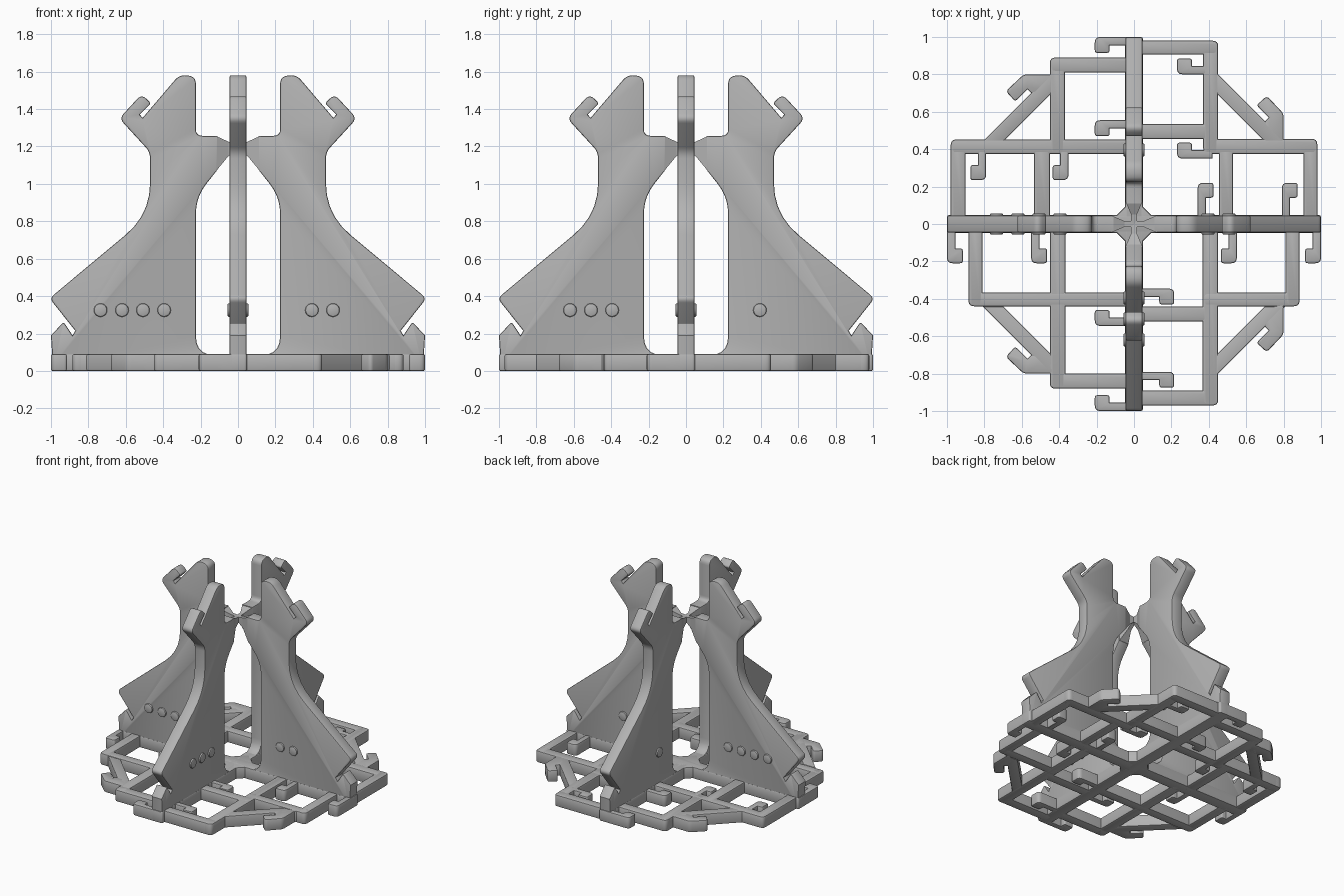
import bpy, bmesh, math
from mathutils import Vector, Matrix

cube = bpy.data.objects.get("Cube")
if cube:
    bpy.data.objects.remove(cube, do_unlink=True)

grey = bpy.data.materials.new("plain_grey")
grey.use_nodes = True
GREY = (0.45, 0.45, 0.45, 1)
grey.diffuse_color = GREY
grey.node_tree.nodes["Principled BSDF"].inputs["Base Color"].default_value = GREY

BASE_TOP = .09
HALF = .045


def fillet(corners, steps=5):
    """Round each (x, y, cut) corner with a short curve."""
    out = []
    for i, (x, y, cut) in enumerate(corners):
        p = Vector((x, y))
        if cut == 0:
            out.append(p)
            continue
        before = Vector(corners[i - 1][:2])
        after = Vector(corners[(i + 1) % len(corners)][:2])
        a = p + (before - p).normalized() * cut
        b = p + (after - p).normalized() * cut
        for k in range(steps + 1):
            t = k / steps
            out.append(a * (1 - t) ** 2 + p * 2 * t * (1 - t) + b * t * t)
    return out


def prism(bm, outline, low, high):
    """Extrude a flat outline from low to high along z."""
    bottom, top = [[bm.verts.new((p[0], p[1], z)) for p in outline] for z in (low, high)]
    faces = [bm.faces.new(bottom), bm.faces.new(top)]
    for i in range(len(outline)):
        faces.append(bm.faces.new((bottom[i - 1], bottom[i], top[i], top[i - 1])))
    bmesh.ops.recalc_face_normals(bm, faces=faces)


def bevel_rims(bm, width):
    """Soften the edges between the flat caps and the side walls."""
    bm.normal_update()
    def is_cap(f):
        return abs(f.normal.z) > .9
    rims = [e for e in bm.edges if is_cap(e.link_faces[0]) != is_cap(e.link_faces[1])]
    bmesh.ops.bevel(bm, geom=rims, offset=width, segments=2, profile=.5,
                    affect='EDGES', clamp_overlap=False)


def make_object(name, bm):
    mesh = bpy.data.meshes.new(name)
    bm.to_mesh(mesh)
    bm.free()
    mesh.materials.append(grey)
    obj = bpy.data.objects.new(name, mesh)
    bpy.context.collection.objects.link(obj)
    return obj


def smooth(obj):
    bpy.ops.object.select_all(action='DESELECT')
    obj.select_set(True)
    bpy.context.view_layer.objects.active = obj
    bpy.ops.object.shade_smooth_by_angle(angle=math.radians(35))


# ---- base lattice: straight bars as (x0, x1, y0, y1) ----
BARS = [
    # two main beams under the fins
    (-1, 1, -.048, .048), (-.048, .048, -1, 1),
    # back left
    (0, .45, .905, .98), (.37, .45, .375, .98), (0, .45, .455, .535),
    (.37, .98, .375, .455), (.905, .98, 0, .455), (.455, .53, 0, .455),
    # back right
    (-.45, 0, .81, .89), (-.45, -.37, .375, .89), (-.98, 0, .375, .452),
    (-.98, -.9, 0, .452), (-.535, -.45, 0, .452),
    # front right
    (-.885, -.81, -.44, 0), (-.885, 0, -.44, -.365),
    (-.45, -.367, -.88, 0), (-.45, 0, -.88, -.8),
    # front left
    (.81, .885, -.44, 0), (.367, .885, -.44, -.365),
    (.367, .45, -.97, 0), (0, .45, -.52, -.44), (0, .45, -.97, -.89),
]
E, W, N, S = Vector((1, 0)), Vector((-1, 0)), Vector((0, 1)), Vector((0, -1))
# hooks: root, arm direction, tip direction
HOOKS = [
    ((.39, .8), W, N), ((.39, .35), W, N), ((.79, .06), N, E), ((.34, .06), N, E),
    ((-.05, 1), W, S), ((-.05, .555), W, S), ((-.79, .395), S, W), ((-.35, .395), S, W),
    ((-1, -.05), S, E), ((-.55, -.05), S, E), ((-.05, -1), W, N), ((-.05, -.545), W, N),
    ((1, -.05), S, W), ((.55, -.05), S, W), ((.055, -.345), E, S), ((.055, -.79), E, S),
]
HOOK_SHAPE = [(-.03, 0, 0), (.16, 0, .03), (.16, .085, .015),
              (.08, .085, .015), (.08, .045, 0), (-.03, .045, 0)]
BRACE = [(.81, .44), (.44, .81), (.44, .7), (.7, .44)]
BRACE_HOOK = [(.8, .43, 0), (.8, .59, .02), (.71, .685, .02),
              (.655, .635, .015), (.72, .57, 0), (.7, .55, 0), (.7, .45, 0)]

bm = bmesh.new()
for x0, x1, y0, y1 in BARS:
    r = .03 if max(x1 - x0, y1 - y0) < 1.5 else .015
    prism(bm, fillet([(x0, y0, r), (x1, y0, r), (x1, y1, r), (x0, y1, r)], 4), 0, BASE_TOP)
for root, arm, tip in HOOKS:
    prism(bm, [Vector(root) + arm * p.x + tip * p.y for p in fillet(HOOK_SHAPE, 4)], 0, BASE_TOP)
for sx in (1, -1):
    for sy in (1, -1):
        prism(bm, [(x * sx, y * sy) for x, y in BRACE], 0, BASE_TOP)
        hook = fillet(BRACE_HOOK, 4)
        if sx < 0:
            hook = [p.yx for p in hook]
        prism(bm, [(p[0] * sx, p[1] * sy) for p in hook], 0, BASE_TOP)
# hub plate
prism(bm, [E * .14, N * .14, W * .14, S * .14], 0, BASE_TOP)
bevel_rims(bm, .009)
smooth(make_object("base_lattice", bm))

# ---- upright fins: profile as (radius, height, corner cut) ----
FIN = [
    (.05, .03, 0), (.99, .03, 0), (1, .19, 0), (.932, .262, .015), (.885, .19, 0),
    (.87, .215, 0), (1.008, .388, .03), (.47, .837, .17), (.47, 1.17, .035),
    (.635, 1.35, .035), (.515, 1.48, .035), (.465, 1.43, .015), (.525, 1.37, 0),
    (.51, 1.353, 0), (.312, 1.585, .04), (.225, 1.574, .04), (.225, 1.257, .035),
    (.11, 1.257, 0), (.11, 1.075, 0), (.225, .93, .09), (.225, .085, .1), (.1, .085, 0),
]
# bridge sections toward the centre: radius, half width, bottom, top
BRIDGE = [(.12, HALF, 1.065, 1.257), (.05, .015, 1.15, 1.225), (0, .015, 1.19, 1.22)]
STUDS = (.395, .508, .62, .735)


def make_fin(name, turn, stud_count):
    spin = Matrix.Rotation(turn, 4, 'Z')
    stand = spin @ Matrix.Rotation(math.pi / 2, 4, 'X')
    bm = bmesh.new()
    prism(bm, fillet(FIN), -HALF, HALF)
    bevel_rims(bm, .008)
    bm.transform(stand)
    smooth(make_object(name, bm))

    # tapered bridge to the centre
    bm = bmesh.new()
    rings = [[bm.verts.new((r, y, z)) for y, z in ((-h, lo), (h, lo), (h, hi), (-h, hi))]
             for r, h, lo, hi in BRIDGE]
    for a, b in zip(rings, rings[1:]):
        for k in range(4):
            bm.faces.new((a[k], a[k - 1], b[k - 1], b[k]))
    bm.faces.new(rings[0])
    bm.faces.new(rings[-1])
    bmesh.ops.recalc_face_normals(bm, faces=bm.faces[:])
    bm.transform(spin)
    make_object(name + "_bridge", bm)

    # round studs showing on both faces
    bm = bmesh.new()
    for r in STUDS[:stud_count]:
        bmesh.ops.create_cone(bm, cap_ends=True, segments=24, radius1=.036, radius2=.036,
                              depth=.114, matrix=Matrix.Translation((r, .325, 0)))
    bevel_rims(bm, .009)
    bm.transform(stand)
    smooth(make_object(name + "_studs", bm))


for i, (name, studs) in enumerate((("left_fin", 2), ("back_fin", 1),
                                   ("right_fin", 4), ("front_fin", 3))):
    make_fin(name, i * math.pi / 2, studs)
